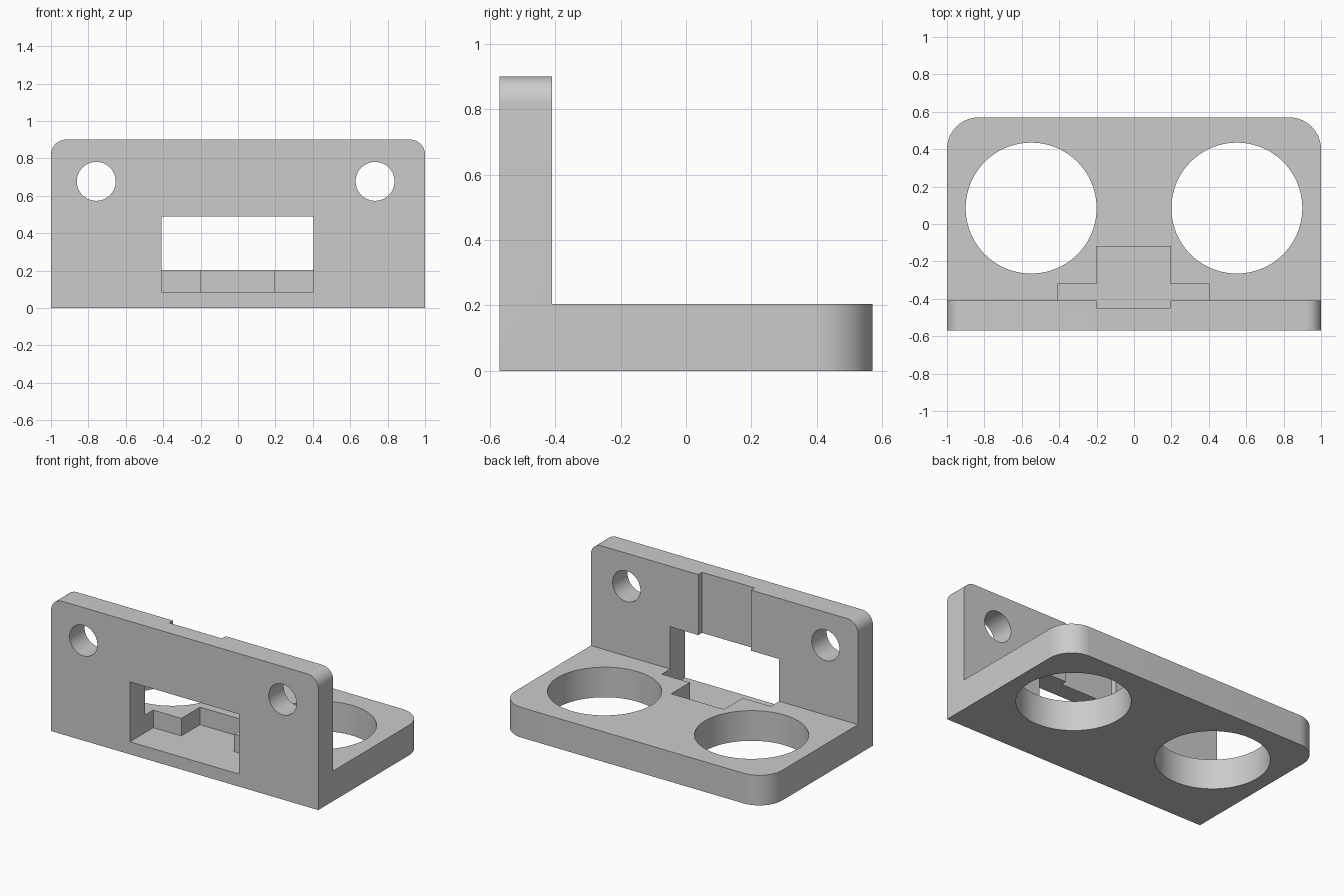
import bpy, bmesh, math
from mathutils import Matrix, Vector

cube = bpy.data.objects.get("Cube")
if cube:
    bpy.data.objects.remove(cube, do_unlink=True)

HALF_X, HALF_Y, HEIGHT = 1.0, 0.57, 0.9
BASE_TOP, WALL_BACK = 0.204, -0.41

grey = bpy.data.materials.new("plain grey")
grey.use_nodes = True
colour = (0.6, 0.6, 0.6, 1)
grey.diffuse_color = colour
grey.node_tree.nodes["Principled BSDF"].inputs["Base Color"].default_value = colour


def make_object(name, bm):
    bmesh.ops.recalc_face_normals(bm, faces=bm.faces)
    mesh = bpy.data.meshes.new(name)
    bm.to_mesh(mesh)
    bm.free()
    mesh.materials.append(grey)
    obj = bpy.data.objects.new(name, mesh)
    bpy.context.collection.objects.link(obj)
    return obj


def round_edges(bm, radius, rule):
    edges = [e for e in bm.edges if rule(*(v.co for v in e.verts))]
    bmesh.ops.bevel(bm, geom=edges, offset=radius, offset_type='OFFSET',
                    segments=16, profile=0.5, affect='EDGES')


def box_cutter(name, low, high):
    low, high = Vector(low), Vector(high)
    bm = bmesh.new()
    bmesh.ops.create_cube(bm, size=1, matrix=Matrix.Translation((low + high) / 2)
                          @ Matrix.Diagonal((*(high - low), 1)))
    return make_object(name, bm)


def round_cutter(name, centre, radius, depth, tilt=0):
    bm = bmesh.new()
    bmesh.ops.create_cone(bm, cap_ends=True, segments=96, radius1=radius,
                          radius2=radius, depth=depth,
                          matrix=Matrix.Translation(centre) @ Matrix.Rotation(tilt, 4, 'X'))
    return make_object(name, bm)


# L-shaped bracket: side profile extruded across the width
profile = [(-HALF_Y, 0), (HALF_Y, 0), (HALF_Y, BASE_TOP),
           (WALL_BACK, BASE_TOP), (WALL_BACK, HEIGHT), (-HALF_Y, HEIGHT)]
bm = bmesh.new()
side = bm.faces.new([bm.verts.new((-HALF_X, y, z)) for y, z in profile])
sweep = bmesh.ops.extrude_face_region(bm, geom=[side])
bmesh.ops.translate(bm, vec=(2 * HALF_X, 0, 0),
                    verts=[g for g in sweep["geom"] if isinstance(g, bmesh.types.BMVert)])

# Rounded back corners of the base, rounded top corners of the wall
round_edges(bm, 0.17, lambda a, b: min(a.y, b.y) > 0.5 and abs(a.x - b.x) < 0.01
            and abs(a.z - b.z) > 0.1)
round_edges(bm, 0.08, lambda a, b: min(a.z, b.z) > 0.85 and abs(a.x - b.x) < 0.01
            and abs(a.y - b.y) > 0.1)
bracket = make_object("sensor_bracket", bm)

# Openings: window with recess, cable slot, large base holes, screw holes
cutters = [
    box_cutter("window_cutter", (-0.41, -0.7, 0.085), (0.405, -0.32, 0.49)),
    box_cutter("slot_cutter", (-0.2, -0.45, 0.085), (0.195, -0.12, 1.1)),
]
for x in (-0.55, 0.55):
    cutters.append(round_cutter("base_hole_cutter", (x, 0.085, 0.1), 0.35, 0.6))
for x in (-0.758, 0.733):
    cutters.append(round_cutter("screw_hole_cutter", (x, -0.49, 0.677), 0.104, 0.6,
                                math.pi / 2))

bpy.ops.object.select_all(action='DESELECT')
bracket.select_set(True)
bpy.context.view_layer.objects.active = bracket
for cutter in cutters:
    cut = bracket.modifiers.new(cutter.name, 'BOOLEAN')
    cut.operation = 'DIFFERENCE'
    cut.solver = 'EXACT'
    cut.object = cutter
    bpy.ops.object.modifier_apply(modifier=cut.name)
    bpy.data.objects.remove(cutter, do_unlink=True)

bpy.ops.object.shade_smooth_by_angle(angle=math.radians(30))
